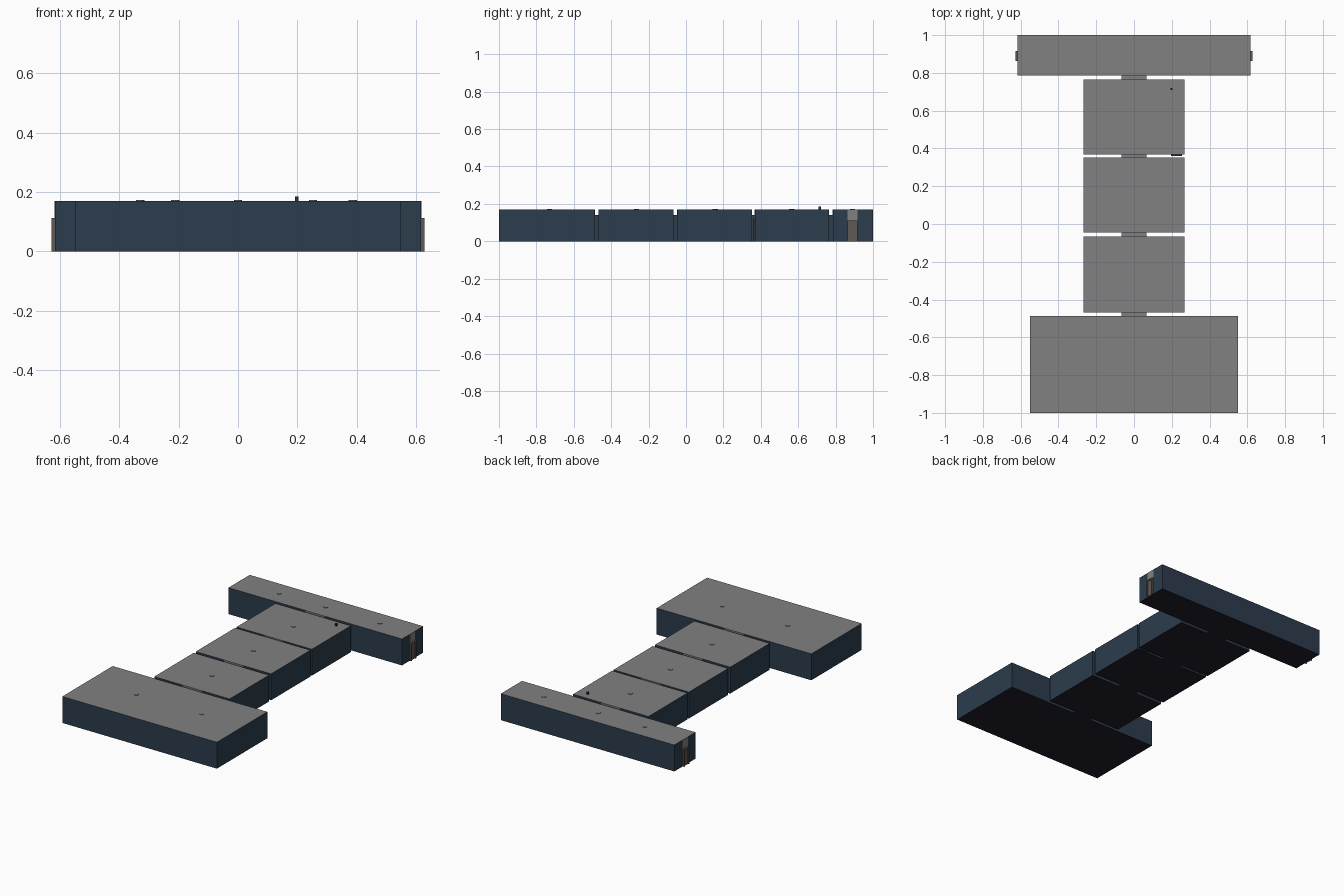
import bpy, bmesh, math

if "Cube" in bpy.data.objects:
    bpy.data.objects.remove(bpy.data.objects["Cube"])


def mat(name, rgb):
    m = bpy.data.materials.new(name)
    m.diffuse_color = (*rgb, 1)
    m.use_nodes = True
    m.node_tree.nodes["Principled BSDF"].inputs["Base Color"].default_value = m.diffuse_color
    return m


ROOF = mat("roof_grey", (0.22, 0.22, 0.22))
WALL = mat("wall_navy", (0.025, 0.045, 0.075))
FLOOR = mat("floor_dark", (0.015, 0.012, 0.025))
DOOR = mat("door_brown", (0.12, 0.1, 0.09))
FIX = mat("fixture_dark", (0.03, 0.03, 0.03))


def box(name, x0, x1, y0, y1, z0, z1, mats):
    """Box; three materials mean wall, roof, floor."""
    bm = bmesh.new()
    bmesh.ops.create_cube(bm, size=1)
    for v in bm.verts:
        v.co = (x1 if v.co.x > 0 else x0, y1 if v.co.y > 0 else y0, z1 if v.co.z > 0 else z0)
    bm.normal_update()
    if len(mats) == 3:
        for f in bm.faces:
            f.material_index = 1 if f.normal.z > 0.5 else 2 if f.normal.z < -0.5 else 0
    me = bpy.data.meshes.new(name)
    bm.to_mesh(me)
    bm.free()
    for m in mats:
        me.materials.append(m)
    ob = bpy.data.objects.new(name, me)
    bpy.context.collection.objects.link(ob)
    return ob


H, CH = 0.17, 0.14
SHELL = [WALL, ROOF, FLOOR]

# Rooms from front to back: half width, y range
rooms = [("hall", 0.55, -1.0, -0.488), ("room_1", 0.268, -0.468, -0.067),
         ("room_2", 0.268, -0.046, 0.353), ("room_3", 0.268, 0.368, 0.764),
         ("cross_corridor", 0.617, 0.785, 1.0)]
for name, w, y0, y1 in rooms:
    box(name, -w, w, y0, y1, 0, H, SHELL)

# Short passages joining the rooms, with pale headers over them
for i in range(4):
    y0, y1 = rooms[i][3], rooms[i + 1][2]
    box("passage", -0.067, 0.067, y0, y1, 0, CH, SHELL)
    for y in (y0, y1):
        box("passage_header", -0.067, 0.067, y - 0.001, y + 0.001, CH, H, [ROOF])

# End doors with frames and headers
for s in (-1, 1):
    def side(name, a, b, y0, y1, z0, z1, m):
        box(name, min(s * a, s * b), max(s * a, s * b), y0, y1, z0, z1, [m])
    side("door", 0.612, 0.622, 0.869, 0.911, 0, 0.105, DOOR)
    for y in (0.863, 0.909):
        side("door_jamb", 0.612, 0.628, y, y + 0.008, 0, 0.112, DOOR)
    side("door_lintel", 0.612, 0.628, 0.863, 0.917, 0.104, 0.112, DOOR)
    side("door_header", 0.612, 0.618, 0.863, 0.917, 0.112, H, ROOF)

# Wall panel in the gap and small roof post
box("wall_panel", 0.195, 0.255, 0.36, 0.369, 0, 0.12, [FIX])
box("roof_post", 0.192, 0.204, 0.709, 0.721, H - 0.01, 0.185, [FIX])

# Round ceiling fixtures showing through the roof
for x, y in [(-0.212, -0.73), (0.253, -0.73), (0, -0.265), (0, 0.157), (0, 0.565),
             (-0.33, 0.89), (0, 0.89), (0.387, 0.89)]:
    bpy.ops.mesh.primitive_cylinder_add(vertices=12, radius=0.014, depth=0.01,
                                        location=(x, y, H - 0.002))
    ob = bpy.context.object
    ob.name = "ceiling_fixture"
    ob.data.materials.append(ROOF)
